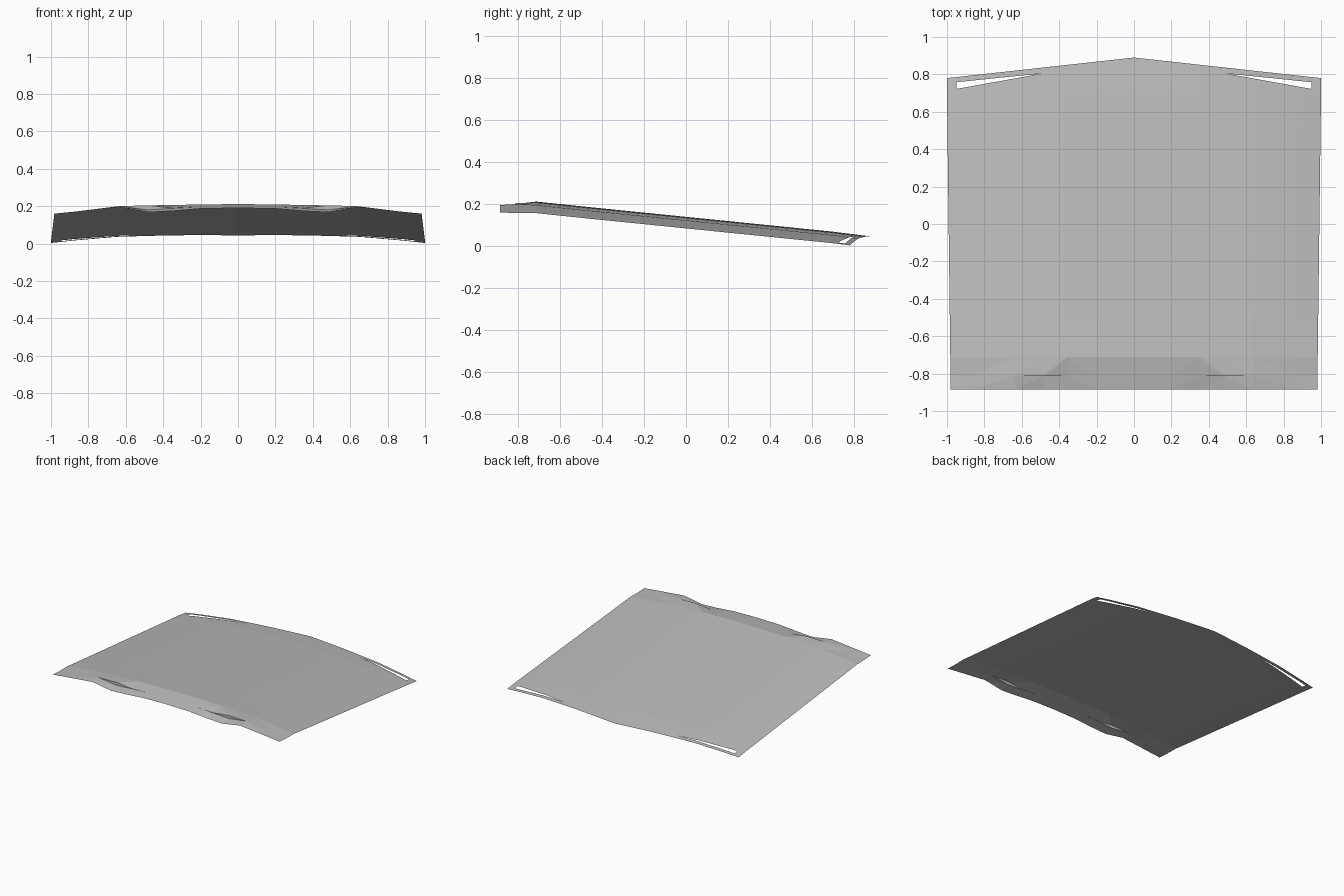
import bpy
import bmesh

cube = bpy.data.objects.get("Cube")
if cube:
    bpy.data.objects.remove(cube, do_unlink=True)

grey = bpy.data.materials.new("panel grey")
grey.use_nodes = True
colour = (0.5, 0.5, 0.5, 1)
grey.diffuse_color = colour
grey.node_tree.nodes["Principled BSDF"].inputs["Base Color"].default_value = colour


def interp(points, t):
    """Piecewise linear lookup in sorted (t, value) pairs."""
    for (a, va), (b, vb) in zip(points, points[1:]):
        if t <= b:
            return va + (vb - va) * max(0, t - a) / (b - a)
    return points[-1][1]


# Crowned panel: centre line falling to the back, and drop towards the sides
SPINE = [(-0.89, 0.222), (-0.71, 0.211), (-0.53, 0.192), (0.7, 0.068), (0.89, 0.044)]
CROWN = [(0, 0), (0.2, 0.002), (0.36, 0.005), (0.65, 0.017), (0.88, 0.04), (1, 0.055)]
# Height of the front edge, dipping into the two intakes
FRONT = [(0, 0.19), (0.2, 0.187), (0.36, 0.174), (0.49, 0.168), (0.65, 0.194), (1, 0.16)]
FLOOR = [(0, 0.2), (0.2, 0.197), (0.36, 0.188), (0.49, 0.18), (0.65, 0.2), (1, 0.156)]
LIP = [(0, 0.2), (0.2, 0.197), (0.36, 0.19), (0.49, 0.204), (0.65, 0.2), (1, 0.156)]
# Rear slot: lower and upper edges
SLOT_LOW = [(0, 0.805), (0.49, 0.805), (0.95, 0.722), (1, 0.713)]
SLOT_HIGH = [(0, 0.805), (0.49, 0.805), (0.95, 0.758), (1, 0.754)]


def surface(x, y):
    return interp(SPINE, y) - interp(CROWN, abs(x))


def column(x):
    """Points of one lengthwise section, front to back."""
    a = abs(x)
    pts = [(-0.885, interp(FRONT, a)), (-0.81, interp(FLOOR, a)), (-0.81, interp(LIP, a))]
    ys = [-0.71, -0.53, 0, 0.5, 0.69]
    ys += [interp(SLOT_LOW, a), interp(SLOT_HIGH, a), 0.89 - 0.11 * a]
    pts += [(y, surface(x, y)) for y in ys]
    return [(x * interp([(-0.89, 0.98), (0.7, 1)], y), y, z) for y, z in pts]


half = [0.2, 0.36, 0.49, 0.65, 0.88, 0.95, 1]
xs = [-x for x in reversed(half)] + [0] + half

# Panel sheet with the slots left open
bm = bmesh.new()
grid = [[bm.verts.new(p) for p in column(x)] for x in xs]
SLOT_ROW = 8
for i in range(len(xs) - 1):
    for j in range(len(grid[0]) - 1):
        middle = abs(xs[i] + xs[i + 1]) / 2
        if j == SLOT_ROW and 0.49 < middle < 0.95:
            continue
        bm.faces.new((grid[i][j], grid[i + 1][j], grid[i + 1][j + 1], grid[i][j + 1]))
bmesh.ops.remove_doubles(bm, verts=bm.verts, dist=0.0005)
bmesh.ops.triangulate(bm, faces=[f for f in bm.faces if f.calc_center_median().y < -0.7])

mesh = bpy.data.meshes.new("hood_panel")
bm.to_mesh(mesh)
bm.free()
mesh.materials.append(grey)
panel = bpy.data.objects.new("hood_panel", mesh)
bpy.context.collection.objects.link(panel)
